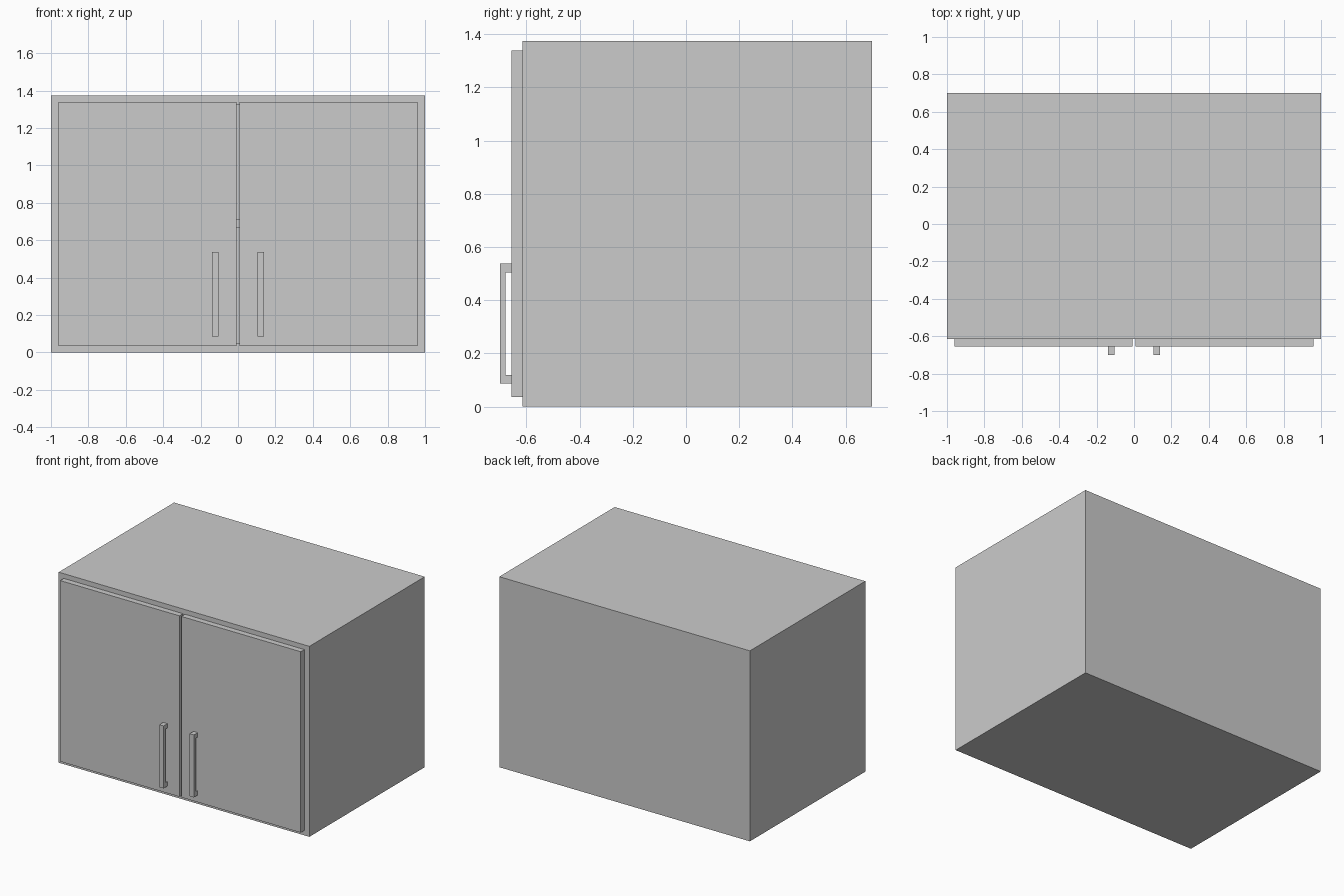
import bpy, bmesh

if "Cube" in bpy.data.objects:
    bpy.data.objects.remove(bpy.data.objects["Cube"])


def build(name, boxes):
    """One object made from (min corner, max corner) boxes."""
    bm = bmesh.new()
    for lo, hi in boxes:
        verts = bmesh.ops.create_cube(bm, size=1)["verts"]
        for v in verts:
            v.co = [(a + b) / 2 + c * (b - a) for a, b, c in zip(lo, hi, v.co)]
    mesh = bpy.data.meshes.new(name)
    bm.to_mesh(mesh)
    bm.free()
    obj = bpy.data.objects.new(name, mesh)
    bpy.context.collection.objects.link(obj)
    return obj


def extrude_x(name, profile, x0, x1):
    """Extrude a (y, z) profile along x."""
    bm = bmesh.new()
    face = bm.faces.new([bm.verts.new((x0, y, z)) for y, z in profile])
    ext = bmesh.ops.extrude_face_region(bm, geom=[face])["geom"]
    bmesh.ops.translate(bm, vec=(x1 - x0, 0, 0),
                        verts=[g for g in ext if isinstance(g, bmesh.types.BMVert)])
    bmesh.ops.recalc_face_normals(bm, faces=bm.faces)
    mesh = bpy.data.meshes.new(name)
    bm.to_mesh(mesh)
    bm.free()
    obj = bpy.data.objects.new(name, mesh)
    bpy.context.collection.objects.link(obj)
    return obj


H, T = 1.374, 0.068            # cabinet height, panel thickness
FRONT, BACK = -0.615, 0.70     # carcass depth range
DOOR, GRIP = -0.656, -0.70     # door face, handle face

# Carcass: a block with an open-fronted cavity inset into it
carcass = build("carcass", [((-1, FRONT, 0), (1, BACK, H))])
bm = bmesh.new()
bm.from_mesh(carcass.data)
bm.normal_update()
front = min(bm.faces, key=lambda f: f.calc_center_median().y)
bmesh.ops.inset_region(bm, faces=[front], thickness=T)
ext = bmesh.ops.extrude_face_region(bm, geom=[front])["geom"]
bmesh.ops.translate(bm, vec=(0, BACK - T - FRONT, 0),
                    verts=[g for g in ext if isinstance(g, bmesh.types.BMVert)])
if front.is_valid:
    bmesh.ops.delete(bm, geom=[front], context='FACES_ONLY')
bmesh.ops.recalc_face_normals(bm, faces=bm.faces)
bm.to_mesh(carcass.data)
bm.free()

# Inner shelf
build("shelf", [((-1 + T, FRONT, 0.665), (1 - T, BACK - T, 0.712))])

# Doors and bracket handles, one pair per side
handle_profile = [(DOOR, 0.086), (GRIP, 0.086), (GRIP, 0.537), (DOOR, 0.537),
                  (DOOR, 0.505), (-0.678, 0.505), (-0.678, 0.118), (DOOR, 0.118)]
for side, s in (("left", -1), ("right", 1)):
    xs = sorted((s * 0.008, s * 0.96))
    build(side + "_door", [((xs[0], DOOR, 0.035), (xs[1], FRONT, 1.34))])
    xs = sorted((s * 0.104, s * 0.138))
    extrude_x(side + "_handle", handle_profile, *xs)
